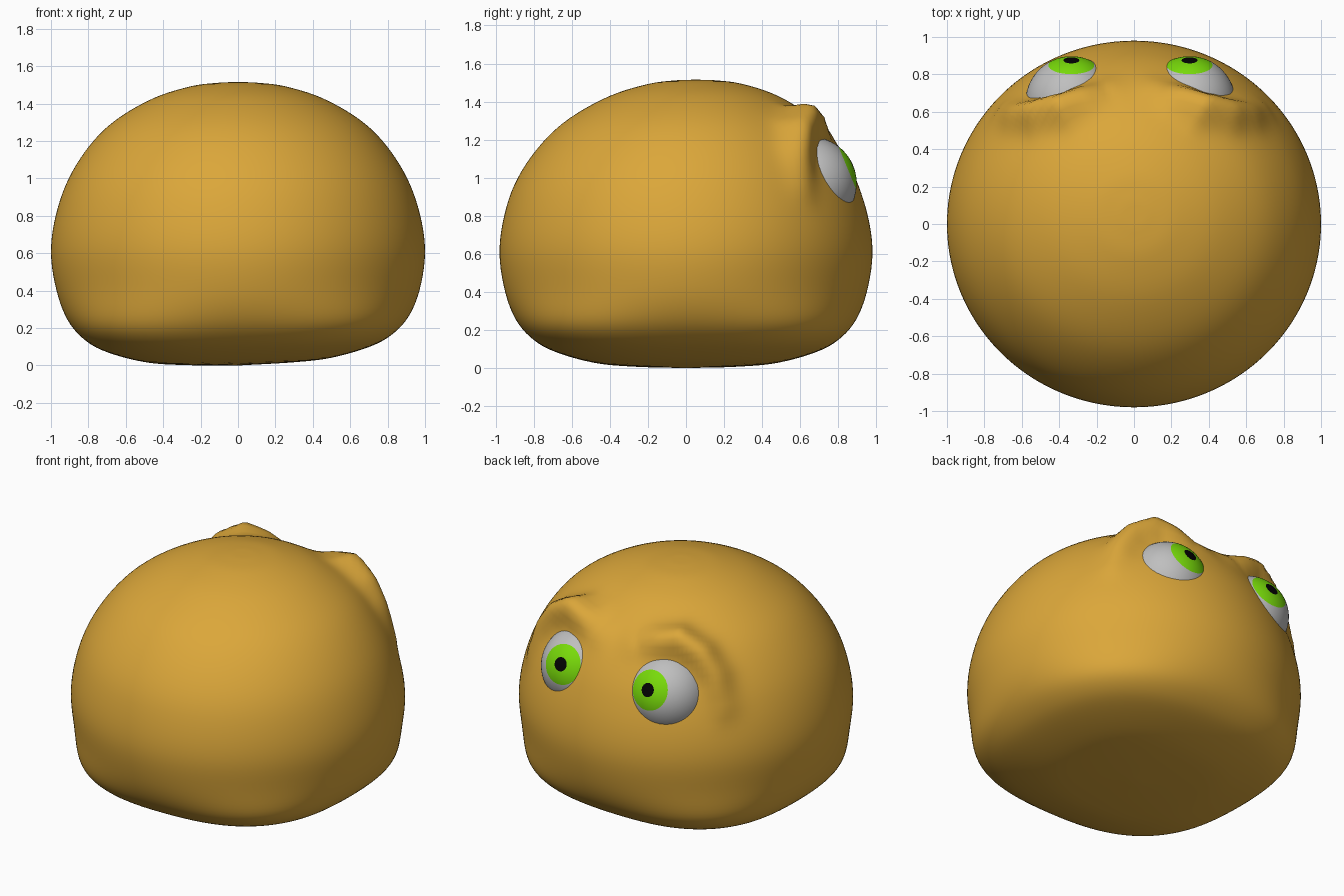
import bpy, bmesh, math
from mathutils import Vector

if "Cube" in bpy.data.objects:
    bpy.data.objects.remove(bpy.data.objects["Cube"])


def material(name, rgb):
    m = bpy.data.materials.new(name)
    m.diffuse_color = (*rgb, 1)
    m.use_nodes = True
    m.node_tree.nodes["Principled BSDF"].inputs["Base Color"].default_value = m.diffuse_color
    return m


SKIN = material("golden_brown", (0.71, 0.385, 0.042))
WHITE = material("eye_grey_white", (0.52, 0.52, 0.52))
GREEN = material("iris_green", (0.19, 0.71, 0.003))
BLACK = material("pupil_black", (0.001, 0.001, 0.001))


def make_object(name, bm, mats):
    for f in bm.faces:
        f.smooth = True
    me = bpy.data.meshes.new(name)
    bm.to_mesh(me)
    bm.free()
    for m in mats:
        me.materials.append(m)
    ob = bpy.data.objects.new(name, me)
    bpy.context.collection.objects.link(ob)
    return ob


def catmull(pts, steps):
    """Smooth curve through the points."""
    p = [Vector(q) for q in pts]
    p = [2 * p[0] - p[1]] + p + [2 * p[-1] - p[-2]]
    out = []
    for a, b, c, d in zip(p, p[1:], p[2:], p[3:]):
        for i in range(steps):
            t = i / steps
            out.append(0.5 * (2 * b + (c - a) * t + (2 * a - 5 * b + 4 * c - d) * t ** 2
                              + (3 * b - a - 3 * c + d) * t ** 3))
    return out + [p[-2]]


# Body profile: radius, height
PROFILE = [(0, 0), (0.3, 0.01), (0.5, 0.03), (0.7, 0.085), (0.82, 0.15), (0.91, 0.25),
           (0.97, 0.4), (1, 0.6), (0.975, 0.8), (0.905, 1.0), (0.79, 1.18),
           (0.65, 1.315), (0.45, 1.43), (0.25, 1.493), (0.1, 1.512), (0, 1.515)]
# Brow ridge on the -x side: x, y, z, height of ridge
BROW = [(-0.15, 0.72, 1.25, 0.02), (-0.25, 0.66, 1.27, 0.08), (-0.36, 0.60, 1.275, 0.125),
        (-0.49, 0.57, 1.21, 0.11), (-0.59, 0.57, 1.11, 0.075), (-0.66, 0.59, 0.96, 0.03)]
EYE_MID = Vector((-0.39, 0.79, 1.05))


def brow_height(co):
    """Ridge height at a point: steep towards the eye, softer behind."""
    p = Vector((-abs(co.x + 0.01), co.y, co.z))
    best = (9, None, 0)
    for a, b in zip(BROW, BROW[1:]):
        va, vb = Vector(a[:3]), Vector(b[:3])
        d = vb - va
        t = max(0, min(1, (p - va).dot(d) / d.length_squared))
        q = va + d * t
        dist = (p - q).length
        if dist < best[0]:
            best = (dist, q, a[3] + (b[3] - a[3]) * t)
    dist, q, amp = best
    inside = (p - EYE_MID).length < (q - EYE_MID).length
    return amp * math.exp(-(dist / (0.085 if inside else 0.095)) ** 2)


# Body: turned profile, fuller at the low diagonals, with brow ridges pushed out
SEG = 192
bm = bmesh.new()
curve = catmull(PROFILE, 5)
rings = []
for q in curve[1:-1]:
    ring = []
    for i in range(SEG):
        a = 2 * math.pi * i / SEG
        low_full = math.exp(-((q.y - 0.12) / 0.2) ** 2) * min(1, q.x / 0.5)
        r = q.x * (1 + 0.085 * math.sin(2 * a) ** 2 * low_full)
        ring.append(bm.verts.new((r * math.cos(a), 0.98 * r * math.sin(a), q.y)))
    rings.append(ring)
bottom = bm.verts.new((0, 0, curve[0].y))
top = bm.verts.new((0, 0, curve[-1].y))
for i in range(SEG):
    j = (i + 1) % SEG
    bm.faces.new((bottom, rings[0][j], rings[0][i]))
    bm.faces.new((top, rings[-1][i], rings[-1][j]))
    for r, s in zip(rings, rings[1:]):
        bm.faces.new((r[i], r[j], s[j], s[i]))
for v in bm.verts:
    z = v.co.z
    v.co.y += 0.05 * max(0, (z - 0.9) / 0.6) ** 1.5
    v.co.z += 0.025 * v.co.x * max(0, 1 - z / 0.4)
bm.normal_update()
moves = [(v, v.normal * brow_height(v.co)) for v in bm.verts if v.co.y > 0.2 and v.co.z > 0.6]
for v, m in moves:
    v.co += m
low = min(v.co.z for v in bm.verts)
for v in bm.verts:
    v.co.z -= low
make_object("body", bm, [SKIN])

# Eyes: balls set in the body; iris and pupil are the rings around the gaze axis
GAZE = Vector((0, 0.92, 0.38)).normalized()
for name, x in (("left_eye", -0.335), ("right_eye", 0.297)):
    bm = bmesh.new()
    bmesh.ops.create_uvsphere(bm, u_segments=48, v_segments=36, radius=0.245)
    for f in bm.faces:
        ang = math.degrees(Vector((0, 0, 1)).angle(f.calc_center_median()))
        f.material_index = 2 if ang < 10 else 1 if ang < 30 else 0
    ob = make_object(name, bm, [WHITE, GREEN, BLACK])
    ob.rotation_euler = GAZE.to_track_quat('Z', 'X').to_euler()
    ob.location = (x, 0.652, 0.97)
